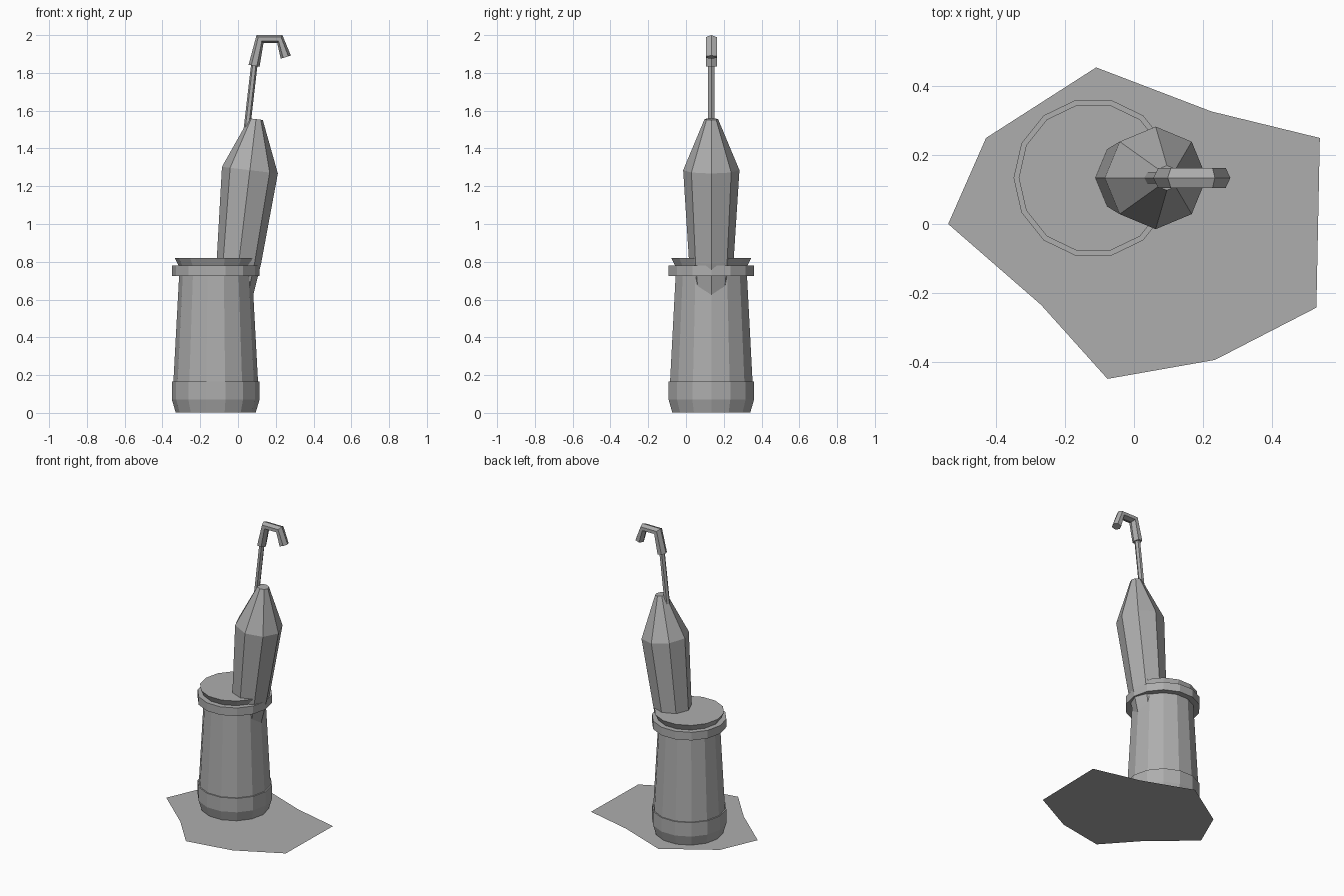
import bpy, bmesh, math
from mathutils import Vector

cube = bpy.data.objects.get("Cube")
if cube:
    bpy.data.objects.remove(cube, do_unlink=True)

grey = bpy.data.materials.new("plain grey")
grey.use_nodes = True
COLOUR = (0.42, 0.42, 0.42, 1)
grey.diffuse_color = COLOUR
grey.node_tree.nodes["Principled BSDF"].inputs["Base Color"].default_value = COLOUR

DEPTH = 0.134  # shared y of the barrel and everything standing in it


def finish(name, bm):
    bmesh.ops.recalc_face_normals(bm, faces=bm.faces)
    mesh = bpy.data.meshes.new(name)
    bm.to_mesh(mesh)
    bm.free()
    mesh.materials.append(grey)
    obj = bpy.data.objects.new(name, mesh)
    bpy.context.collection.objects.link(obj)
    return obj


def loft(name, rings):
    """Skin a list of equal-length point rings and cap both ends."""
    bm = bmesh.new()
    loops = [[bm.verts.new(p) for p in ring] for ring in rings]
    n = len(loops[0])
    for low, high in zip(loops, loops[1:]):
        for i in range(n):
            j = (i + 1) % n
            bm.faces.new((low[i], low[j], high[j], high[i]))
    bm.faces.new(loops[0])
    bm.faces.new(loops[-1])
    return finish(name, bm)


def lathe(name, profile, sides):
    """Turn a (radius, height) profile about the vertical axis."""
    turns = [math.tau * i / sides for i in range(sides)]
    return loft(name, [[(r * math.cos(a), r * math.sin(a), z) for a in turns]
                       for r, z in profile])


def hex_bar(name, sections, half_y):
    """Six-sided bar through (outer, inner) pairs of x, z points."""
    rings = []
    for outer, inner in sections:
        o = Vector((outer[0], DEPTH, outer[1]))
        i = Vector((inner[0], DEPTH, inner[1]))
        side = Vector((0, half_y, 0))
        a, b = o.lerp(i, 0.25), o.lerp(i, 0.75)
        rings.append([o, a + side, b + side, i, b - side, a - side])
    return loft(name, rings)


# Irregular ground patch
outline = [(-0.54, 0), (-0.43, 0.25), (-0.11, 0.455), (0.225, 0.327), (0.54, 0.25),
           (0.53, -0.243), (0.235, -0.395), (-0.077, -0.45), (-0.27, -0.235)]
bm = bmesh.new()
patch = bm.faces.new([bm.verts.new((x, y, 0)) for x, y in reversed(outline)])
bmesh.ops.recalc_face_normals(bm, faces=bm.faces)
if patch.normal.z < 0:
    patch.normal_flip()
ground = bpy.data.meshes.new("ground_patch")
bm.to_mesh(ground)
bm.free()
ground.materials.append(grey)
bpy.context.collection.objects.link(bpy.data.objects.new("ground_patch", ground))

# Barrel: base band, tapered wall, rim and flared lid
for name, profile in {
    "barrel_base": [(0.212, 0.003), (0.232, 0.07), (0.232, 0.165)],
    "barrel_wall": [(0.224, 0.1), (0.224, 0.165), (0.193, 0.74)],
    "barrel_rim": [(0.232, 0.725), (0.232, 0.78)],
    "barrel_lid": [(0.187, 0.76), (0.217, 0.82)],
}.items():
    lathe(name, profile, 14).location = (-0.118, DEPTH, 0)

# Leaning eight-sided body sunk into the barrel
body = lathe("leaning_body", [(0.085, -0.75), (0.118, -0.485), (0.149, 0), (0.036, 0.272)], 8)
body.location = (0.063, DEPTH, 1.285)
body.rotation_euler.y = 0.12

# Thin rod and the bent handle on its end
hex_bar("rod", [((0.013, 1.36), (0.047, 1.356)), ((0.071, 1.86), (0.105, 1.856))], 0.0165)
hex_bar("bent_handle", [((0.056, 1.843), (0.114, 1.832)), ((0.098, 2.0), (0.135, 1.957)),
                        ((0.235, 2.0), (0.208, 1.957)), ((0.28, 1.892), (0.226, 1.875))], 0.029)
